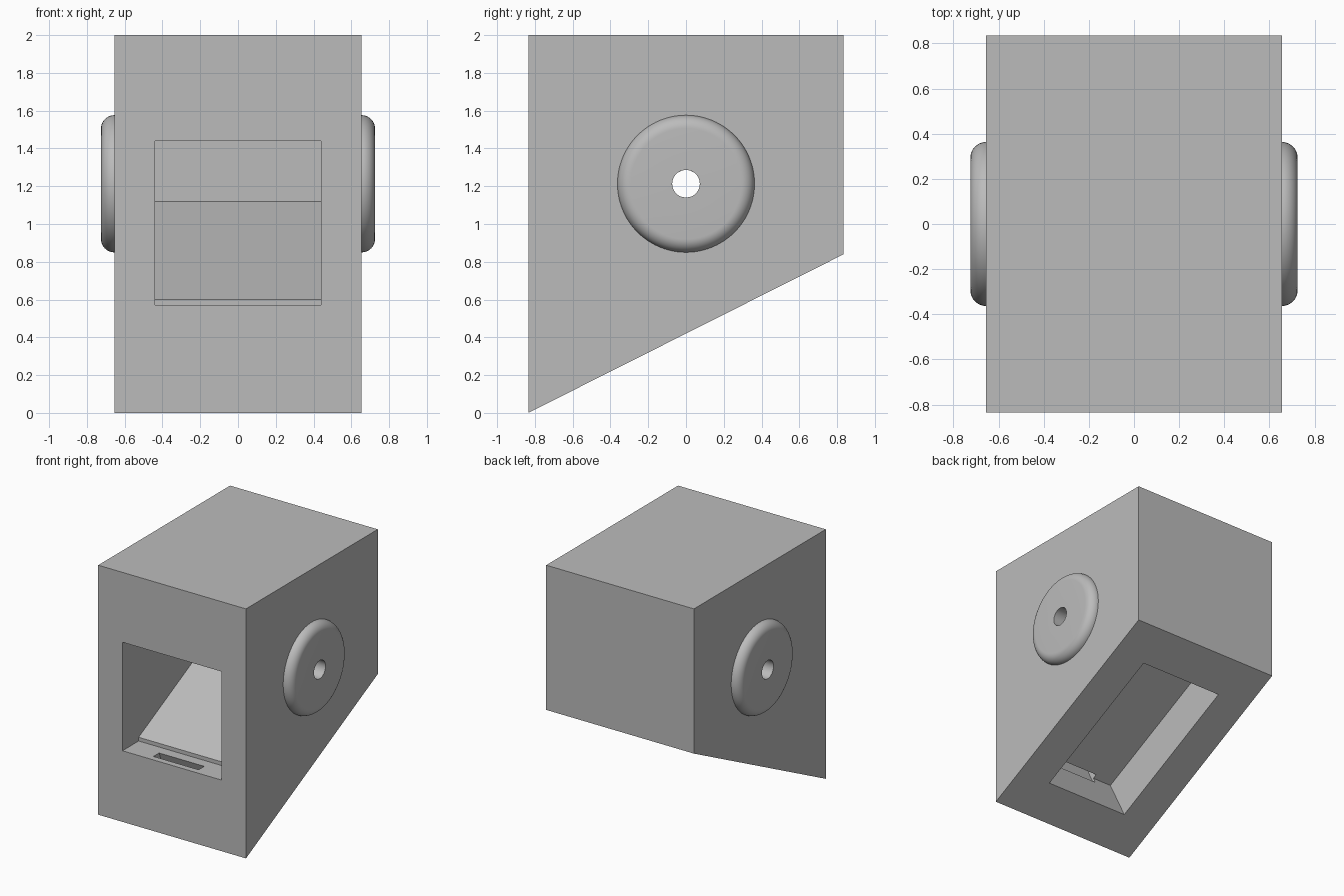
import bpy
import bmesh
import math
from mathutils import Matrix, Vector

if "Cube" in bpy.data.objects:
    bpy.data.objects.remove(bpy.data.objects["Cube"], do_unlink=True)

grey = bpy.data.materials.new("plain_grey")
grey.use_nodes = True
grey.diffuse_color = (0.5, 0.5, 0.5, 1)
grey.node_tree.nodes["Principled BSDF"].inputs["Base Color"].default_value = (0.5, 0.5, 0.5, 1)

HUB_Z, HOLE_R, SIDE = 1.213, 0.073, 0.655


def add_object(name, bm):
    bmesh.ops.recalc_face_normals(bm, faces=bm.faces[:])
    mesh = bpy.data.meshes.new(name)
    bm.to_mesh(mesh)
    bm.free()
    mesh.materials.append(grey)
    obj = bpy.data.objects.new(name, mesh)
    bpy.context.collection.objects.link(obj)
    return obj


def prism(name, outline, half_width):
    """Side outline (y, z) extruded evenly to both sides of x = 0."""
    bm = bmesh.new()
    face = bm.faces.new([bm.verts.new((-half_width, y, z)) for y, z in outline])
    grown = bmesh.ops.extrude_face_region(bm, geom=[face])["geom"]
    moved = [v for v in grown if isinstance(v, bmesh.types.BMVert)]
    bmesh.ops.translate(bm, verts=moved, vec=(2 * half_width, 0, 0))
    return add_object(name, bm)


def select_only(obj):
    bpy.ops.object.select_all(action='DESELECT')
    obj.select_set(True)
    bpy.context.view_layer.objects.active = obj


def cut(target, cutter):
    cutter.hide_render = True
    mod = target.modifiers.new("cut", 'BOOLEAN')
    mod.operation, mod.solver, mod.object = 'DIFFERENCE', 'EXACT', cutter
    select_only(target)
    bpy.ops.object.modifier_apply(modifier=mod.name)
    bpy.data.objects.remove(cutter, do_unlink=True)


# Housing with a sloping underside
housing = prism("housing", [(-0.835, 0), (0.835, 0.84), (0.835, 2), (-0.835, 2)], SIDE)

# Front chamber: shelf, small lip, ramp, back wall and ceiling
cut(housing, prism("chamber_cutter", [
    (-0.95, 0.57), (-0.63, 0.57), (-0.63, 0.6), (0.41, 1.12), (0.41, 1.44), (-0.95, 1.44)], 0.44))

# Recess sunk square to the sloping underside
up = Vector((-0.163, 0.325))
low, high = Vector((-0.551, 0.142)), Vector((0.551, 0.695))
cut(housing, prism("recess_cutter", [low - up, high - up, high + up, low + up], 0.367))

# Slot joining the shelf to the recess
cut(housing, prism("slot_cutter", [(-0.80, 0.6), (-0.725, 0.6), (-0.66, 0.43), (-0.71, 0.42)], 0.2))

# Axle hole through both side walls
bm = bmesh.new()
bmesh.ops.create_cone(bm, cap_ends=True, segments=48, radius1=HOLE_R, radius2=HOLE_R, depth=2,
                      matrix=Matrix.Translation((0, 0, HUB_Z)) @ Matrix.Rotation(math.pi / 2, 4, 'Y'))
cut(housing, add_object("axle_cutter", bm))


# Rounded side discs, each a lathed ring
def side_disc(name, side):
    radius, round_r = 0.363, 0.07
    profile = [(0, HOLE_R), (0, radius)]
    for i in range(1, 11):
        a = i / 10 * math.pi / 2
        profile.append((round_r * math.sin(a), radius - round_r * (1 - math.cos(a))))
    profile.append((round_r, HOLE_R))
    bm = bmesh.new()
    verts = [bm.verts.new((side * (SIDE + x), 0, HUB_Z + r)) for x, r in profile]
    edges = [bm.edges.new((v, verts[(i + 1) % len(verts)])) for i, v in enumerate(verts)]
    bmesh.ops.spin(bm, geom=verts + edges, cent=(0, 0, HUB_Z), axis=(1, 0, 0),
                   angle=2 * math.pi, steps=96, use_merge=True)
    bmesh.ops.remove_doubles(bm, verts=bm.verts[:], dist=0.0001)
    obj = add_object(name, bm)
    select_only(obj)
    bpy.ops.object.shade_smooth_by_angle(angle=math.radians(30))


side_disc("left_disc", 1)
side_disc("right_disc", -1)
